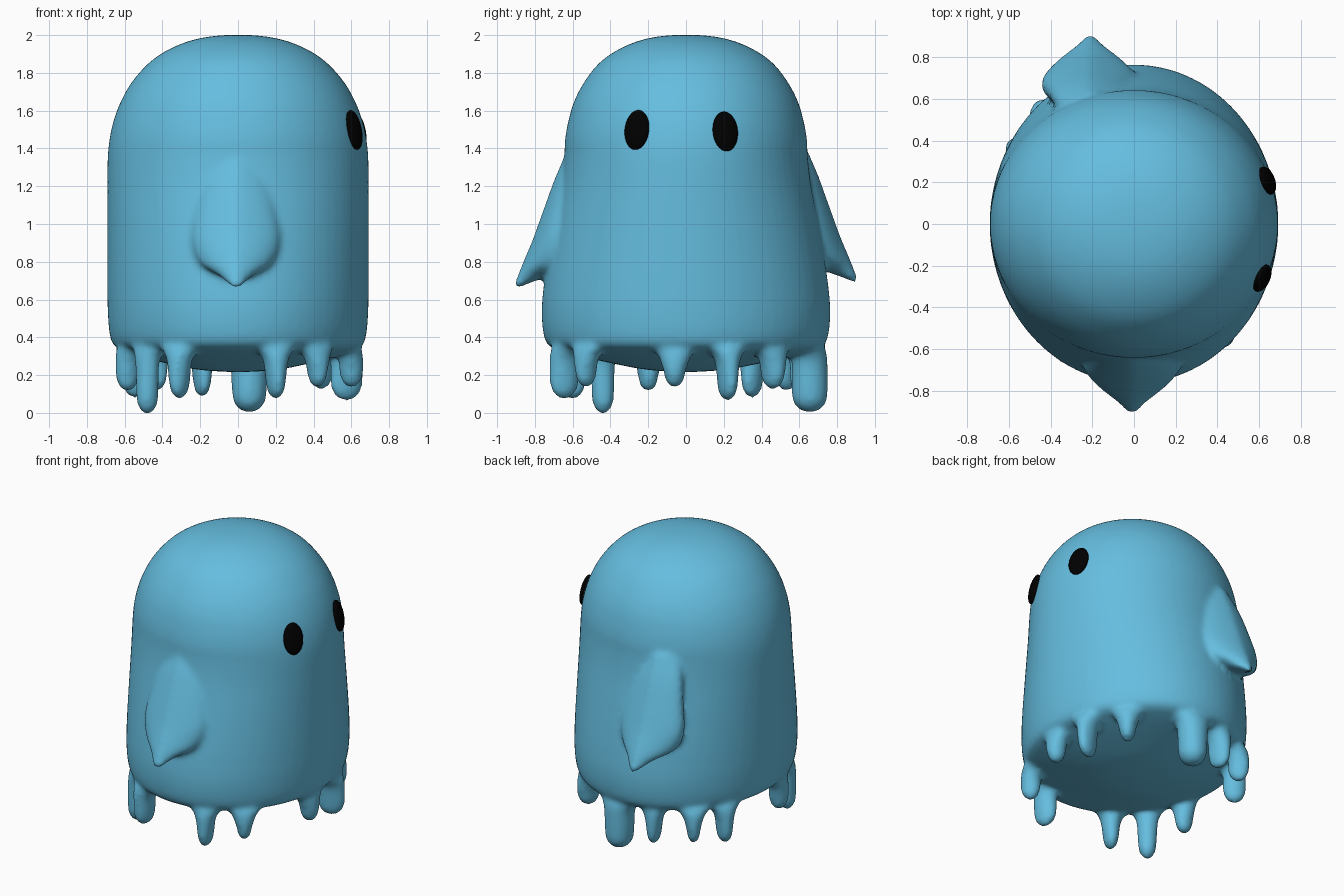
import bpy, bmesh, math
from mathutils import Vector

if "Cube" in bpy.data.objects:
    bpy.data.objects.remove(bpy.data.objects["Cube"])


def material(name, color):
    m = bpy.data.materials.new(name)
    m.diffuse_color = (*color, 1)
    m.use_nodes = True
    m.node_tree.nodes["Principled BSDF"].inputs["Base Color"].default_value = m.diffuse_color
    return m


def resample(keys, steps):
    # Catmull-Rom through the key cross-sections
    p = [Vector(k) for k in keys]
    p = [p[0]] + p + [p[-1]]
    out = []
    for i in range(1, len(p) - 2):
        a, b, c, d = p[i - 1:i + 3]
        for s in range(steps):
            t = s / steps
            out.append(0.5 * (2 * b + (c - a) * t + (2 * a - 5 * b + 4 * c - d) * t * t
                              + (3 * b - a - 3 * c + d) * t ** 3))
    return out + [p[-1]]


def loft(bm, keys, origin=(0, 0), angle=0, sides=48, steps=5, pinch=0):
    # keys: (z, centre offset along local x, local x radius, local y radius)
    # pinch > 0 turns the oval section into a bell that fades into its base
    ca, sa = math.cos(angle), math.sin(angle)
    rings = []
    for z, off, rx, ry in resample(keys, steps):
        ring = []
        for i in range(sides):
            a = math.tau * (i + .5) / sides
            s = math.sin(a)
            u, v = off + max(rx, .003) * math.cos(a), max(ry, .003) * s * abs(s) ** pinch
            ring.append(bm.verts.new((origin[0] + u * ca - v * sa, origin[1] + u * sa + v * ca, z)))
        rings.append(ring)
    for r, s in zip(rings, rings[1:]):
        for i in range(sides):
            j = (i + 1) % sides
            bm.faces.new((r[i], r[j], s[j], s[i]))
    bm.faces.new(rings[0][::-1])
    bm.faces.new(rings[-1])


bm = bmesh.new()

# Body: dome, slightly flared skirt, shallow rounded underside
profile = [(.215, .01, .01), (.23, .22, .22), (.275, .43, .45), (.32, .58, .64), (.355, .655, .725),
           (.42, .68, .755), (.55, .69, .764), (.7, .692, .75), (.85, .692, .727), (1.0, .692, .70),
           (1.2, .692, .663), (1.35, .69, .645), (1.45, .68, .64), (1.55, .658, .622), (1.65, .62, .592),
           (1.75, .563, .54), (1.85, .475, .462), (1.92, .375, .365), (1.97, .255, .25), (1.995, .13, .13),
           (2.002, .01, .01)]
loft(bm, [(z, 0, rx, ry) for z, rx, ry in profile], sides=72)

# Arms: flippers flaring out from the sides
def arm(x, side, tip):
    keys = [(tip - .012, .90, .008, .008), (tip + .015, .87, .04, .045), (tip + .06, .80, .092, .095),
            (tip + .13, .70, .163, .20), (tip + .25, .67, .142, .235), (tip + .4, .64, .118, .21),
            (tip + .58, .59, .102, .17), (tip + .72, .53, .10, .12)]
    loft(bm, keys, (x, 0), side * math.pi / 2, pinch=.6)

arm(-.01, -1, .67)
arm(-.21, 1, .70)

# Drips around the hem: x, y, tip height, width radius, depth radius
drips = [(-.48, -.44, .0, .058, .06), (-.31, -.60, .08, .05, .075), (.20, -.645, .08, .05, .08),
         (.42, -.53, .14, .05, .065), (.60, -.06, .14, .06, .065), (.575, .22, .07, .048, .09),
         (.44, .46, .13, .055, .075), (.06, .655, .008, .09, .095), (-.19, .625, .09, .045, .08),
         (-.43, .53, .12, .045, .07), (-.545, .35, .085, .05, .075), (-.585, -.20, .12, .055, .065)]
for x, y, tip, w, d in drips:
    tip -= .006
    keys = [(tip, 0, .01, .01), (tip + .012, 0, d * .5, w * .5), (tip + .04, 0, d * .82, w * .82),
            (tip + .09, 0, d, w), (.26, 0, d, w + .012), (.31, -.005, d, w + .032),
            (.345, -.015, d * .98, w + .062), (.385, -.04, d * .9, w + .08), (.45, -.08, d * .6, w)]
    loft(bm, keys, (x, y), math.atan2(y, x), sides=32)

# Fuse everything into one soft skin
bmesh.ops.recalc_face_normals(bm, faces=bm.faces)
me = bpy.data.meshes.new("ghost_body")
bm.to_mesh(me)
bm.free()
body = bpy.data.objects.new("ghost_body", me)
bpy.context.collection.objects.link(body)
me.materials.append(material("blue", (.13, .51, .74)))
rm = body.modifiers.new("fuse", 'REMESH')
rm.mode = 'VOXEL'
rm.voxel_size = .016
rm.use_smooth_shade = True
sm = body.modifiers.new("soften", 'SMOOTH')
sm.factor = .5
sm.iterations = 10

# Eyes: flattened ovals lying on the dome
black = material("black", (0, 0, 0))
for name, loc, yaw in (("left_eye", (.638, .208, 1.49), .36), ("right_eye", (.614, -.26, 1.498), -.44)):
    bpy.ops.mesh.primitive_uv_sphere_add(segments=32, ring_count=16, radius=1, location=loc,
                                         rotation=(0, -.2, yaw))
    eye = bpy.context.object
    eye.name = name
    eye.scale = (.032, .07, .107)
    eye.data.materials.append(black)
    bpy.ops.object.shade_smooth()
